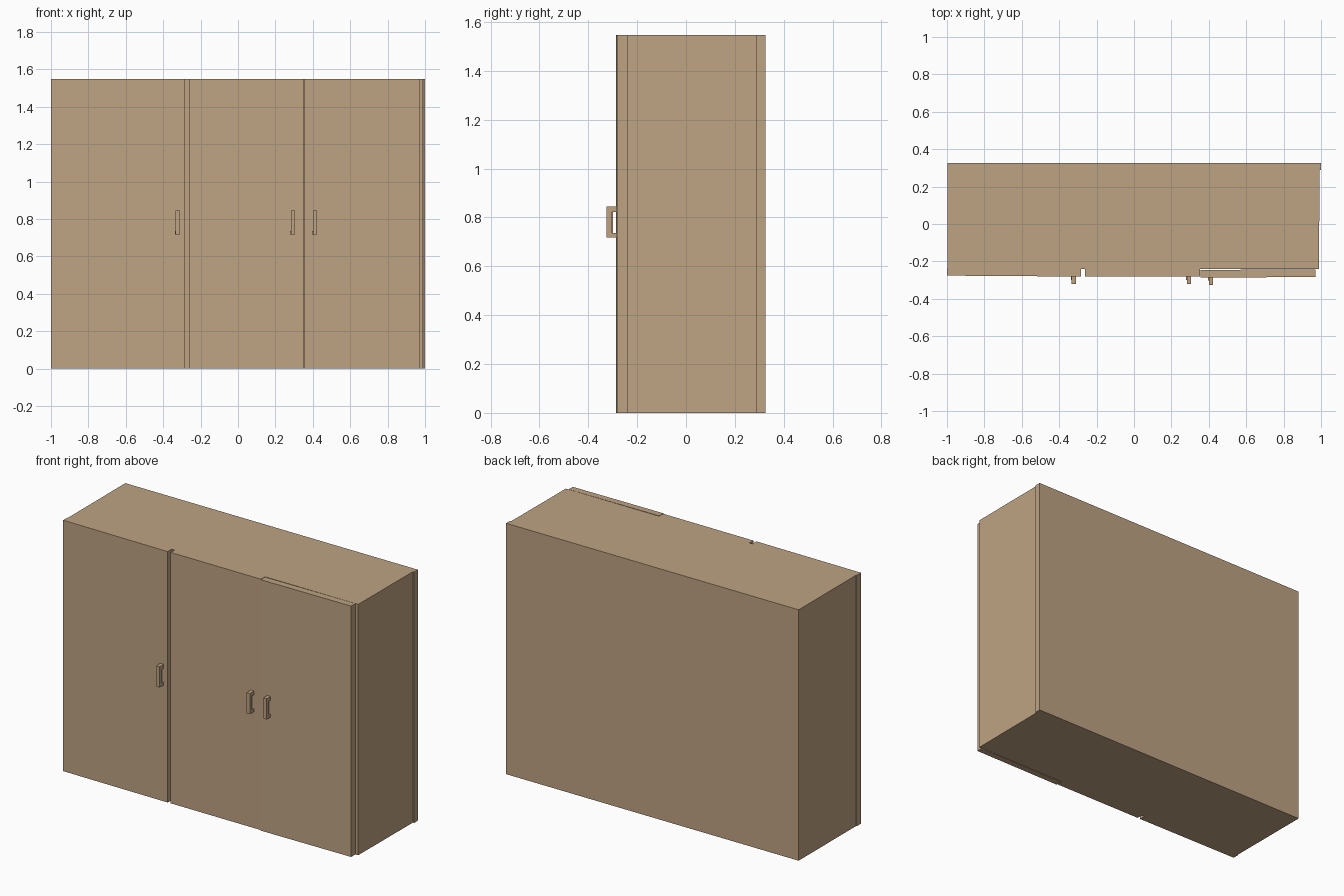
import bpy, bmesh

if "Cube" in bpy.data.objects:
    bpy.data.objects.remove(bpy.data.objects["Cube"])

HEIGHT = 1.547

wood = bpy.data.materials.new("light_brown_wood")
wood.diffuse_color = (0.515, 0.366, 0.227, 1.0)
wood.use_nodes = True
wood.node_tree.nodes["Principled BSDF"].inputs["Base Color"].default_value = wood.diffuse_color


def prism(name, profile, lift):
    """Closed solid: 2D profile turned into a base face and extruded along lift."""
    bm = bmesh.new()
    base = bm.faces.new([bm.verts.new(p) for p in profile])
    out = bmesh.ops.extrude_face_region(bm, geom=[base], use_keep_orig=True)
    moved = [v for v in out["geom"] if isinstance(v, bmesh.types.BMVert)]
    bmesh.ops.translate(bm, verts=moved, vec=lift)
    bmesh.ops.recalc_face_normals(bm, faces=bm.faces[:])
    mesh = bpy.data.meshes.new(name)
    bm.to_mesh(mesh)
    bm.free()
    mesh.materials.append(wood)
    obj = bpy.data.objects.new(name, mesh)
    bpy.context.collection.objects.link(obj)
    return obj


# Cabinet carcass, with the back panel lip standing out on the right side
prism("cabinet_body",
      [(x, y, 0) for x, y in [(-0.996, -0.241), (0.989, -0.241), (0.992, 0.288),
                              (1.0, 0.288), (1.0, 0.325), (-0.996, 0.325)]],
      (0, 0, HEIGHT))

# Doors hang very slightly out of true: x range, front y at left and right edge
doors = {
    "left_door": (-1.0, -0.283, -0.276, -0.281),
    "middle_door": (-0.263, 0.353, -0.280, -0.281),
    "right_door": (0.356, 0.970, -0.287, -0.283),
}
for name, (x0, x1, f0, f1) in doors.items():
    prism(name, [(x0, f0, 0), (x1, f1, 0), (x1, f1 + 0.041, 0), (x0, f0 + 0.041, 0)],
          (0, 0, HEIGHT))

# Bracket-shaped pull handles, with a small lip beside the lower foot
for name, x, y in [("left_handle", -0.333, -0.281), ("middle_handle", 0.283, -0.281),
                   ("right_handle", 0.400, -0.285)]:
    tip, grip, root = y - 0.040, y - 0.018, y + 0.004
    side = [(tip, 0.717), (root, 0.717), (root, 0.736), (grip, 0.736),
            (grip, 0.822), (root, 0.822), (root, 0.845), (tip, 0.845)]
    prism(name, [(x, a, b) for a, b in side], (0.023, 0, 0))
    prism(name + "_lip",
          [(x - 0.004, a, b) for a, b in [(grip, 0.717), (root, 0.717),
                                          (root, 0.736), (grip, 0.736)]],
          (0.004, 0, 0))
